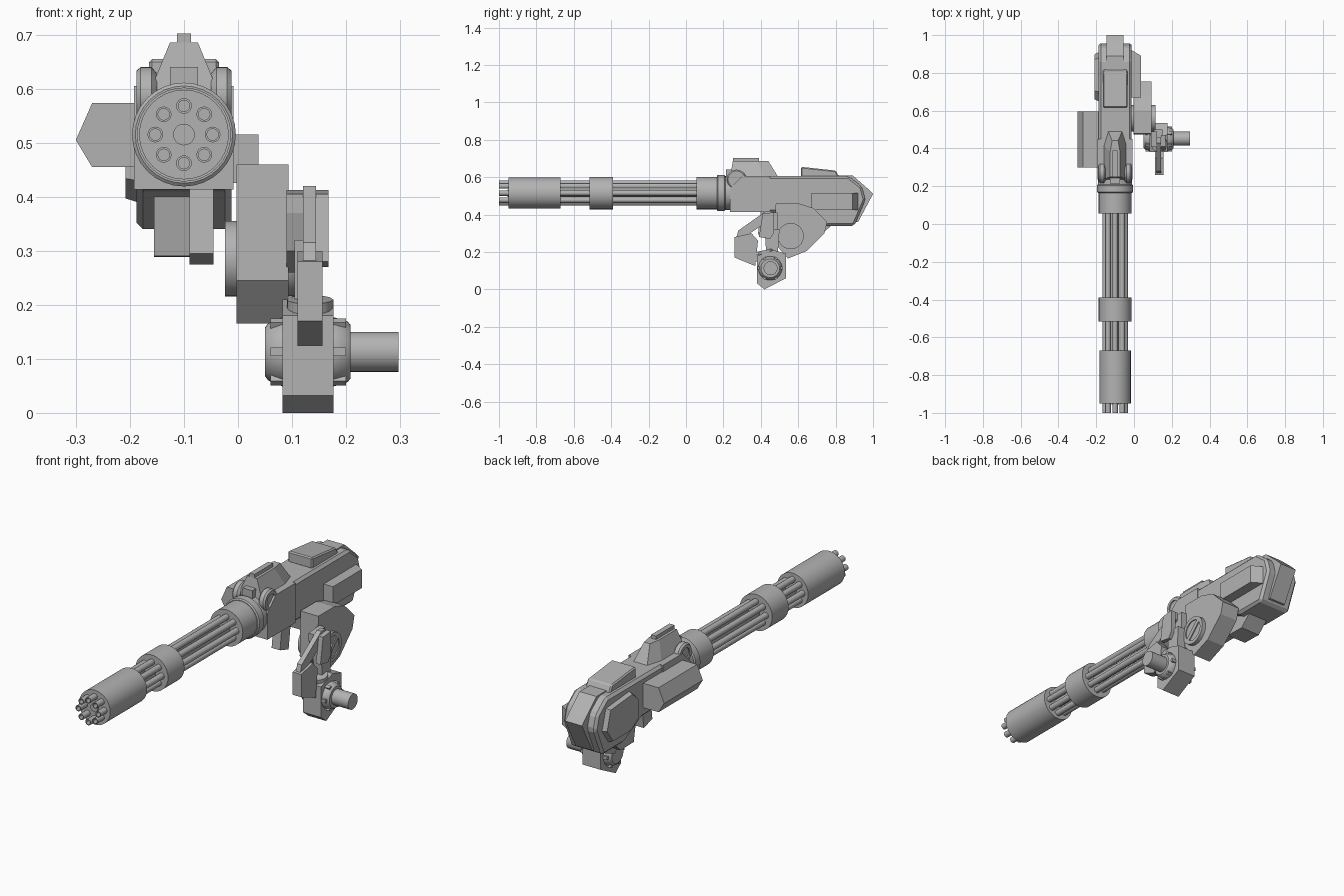
import bpy, bmesh, math
from mathutils import Vector, Matrix

cube = bpy.data.objects.get("Cube")
if cube:
    bpy.data.objects.remove(cube, do_unlink=True)

grey = bpy.data.materials.new("gunmetal_grey")
grey.use_nodes = True
grey.diffuse_color = (0.45, 0.45, 0.45, 1)
grey.node_tree.nodes["Principled BSDF"].inputs["Base Color"].default_value = (0.45, 0.45, 0.45, 1)

CX, CZ = -0.1, 0.515  # barrel axis


def finish(name, bm, smooth=False):
    bmesh.ops.recalc_face_normals(bm, faces=bm.faces)
    mesh = bpy.data.meshes.new(name)
    bm.to_mesh(mesh)
    bm.free()
    mesh.materials.append(grey)
    ob = bpy.data.objects.new(name, mesh)
    bpy.context.collection.objects.link(ob)
    if smooth:
        bpy.ops.object.select_all(action='DESELECT')
        ob.select_set(True)
        bpy.context.view_layer.objects.active = ob
        bpy.ops.object.shade_smooth_by_angle(angle=math.radians(35))
    return ob


def slab(name, lo, hi, profile, axis="x", taper=1.0, bevel=0):
    """Extrude a (y,z), (x,z) or (x,y) profile along an axis; taper scales the far end."""
    place = {"x": lambda p, t: (t, p[0], p[1]), "y": lambda p, t: (p[0], t, p[1]),
             "z": lambda p, t: (p[0], p[1], t)}[axis]
    n = len(profile)
    mid = [sum(p[i] for p in profile) / n for i in (0, 1)]
    far = [[mid[i] + (p[i] - mid[i]) * taper for i in (0, 1)] for p in profile]
    bm = bmesh.new()
    a = [bm.verts.new(place(p, lo)) for p in profile]
    b = [bm.verts.new(place(p, hi)) for p in far]
    bm.faces.new(a)
    bm.faces.new(b)
    for i in range(n):
        j = (i + 1) % n
        bm.faces.new((a[i], a[j], b[j], b[i]))
    ob = finish(name, bm)
    if bevel:
        mod = ob.modifiers.new("chamfer", 'BEVEL')
        mod.width, mod.segments, mod.limit_method = bevel, 1, 'ANGLE'
    return ob


def box(name, x, y, z, **kw):
    return slab(name, x[0], x[1], [(y[0], z[0]), (y[1], z[0]), (y[1], z[1]), (y[0], z[1])], **kw)


def lathe(name, origin, axis, outline, seg=32):
    """Revolve (distance along axis, radius) points around an axis."""
    turn = Vector(axis).to_track_quat('Z', 'Y').to_matrix().to_4x4()
    bm = bmesh.new()
    rings = []
    for d, r in outline:
        count = 1 if r == 0 else seg
        rings.append([bm.verts.new((r * math.cos(k * math.tau / seg), r * math.sin(k * math.tau / seg), d))
                      for k in range(count)])
    for p, q in zip(rings, rings[1:]):
        for k in range(seg):
            face = []
            for v in (p[k % len(p)], p[(k + 1) % len(p)], q[(k + 1) % len(q)], q[k % len(q)]):
                if v not in face:
                    face.append(v)
            bm.faces.new(face)
    bm.transform(Matrix.Translation(origin) @ turn)
    return finish(name, bm, True)


def rod(name, origin, axis, lo, hi, r, seg=32):
    return lathe(name, origin, axis, [(lo, 0), (lo, r), (hi, r), (hi, 0)], seg)


# Rotary barrels, hollow at the muzzle
BACK = (0, 1, 0)
for k in range(8):
    ang = k * math.tau / 8
    pos = (CX + 0.053 * math.sin(ang), 0, CZ + 0.053 * math.cos(ang))
    lathe(f"barrel_{k + 1}", pos, BACK,
          [(-0.94, 0), (-0.94, 0.0105), (-1, 0.0105), (-1, 0.0145), (0.2, 0.0145), (0.2, 0)], 16)
axis_pos = (CX, 0, CZ)
rod("barrel_core", axis_pos, BACK, -0.955, 0.2, 0.02, 20)

# Barrel clamps and the collar
rod("muzzle_sleeve", axis_pos, BACK, -0.95, -0.67, 0.083)
rod("middle_clamp", axis_pos, BACK, -0.515, -0.39, 0.087)
rod("rear_clamp", axis_pos, BACK, 0.055, 0.17, 0.087)
lathe("collar", axis_pos, BACK, [(0.165, 0), (0.165, 0.09), (0.17, 0.096), (0.205, 0.096),
                                 (0.21, 0.09), (0.26, 0.09), (0.26, 0)])

# Main housing
slab("front_housing", -0.192, -0.008, [(0.235, 0.413), (0.45, 0.413), (0.45, 0.605), (0.3, 0.605),
                                       (0.235, 0.54)])
slab("main_housing", -0.188, -0.012, [(0.39, 0.413), (0.6, 0.41), (0.74, 0.34), (0.9, 0.34), (0.96, 0.48),
                                      (0.94, 0.55), (0.87, 0.605), (0.39, 0.605)], bevel=0.012)
slab("rear_spine", -0.145, -0.055, [(0.8, 0.36), (0.92, 0.36), (1, 0.51), (0.97, 0.54), (0.89, 0.61),
                                    (0.8, 0.61)])
slab("top_rear_block", -0.165, -0.035, [(0.615, 0.6), (0.615, 0.655), (0.8, 0.635), (0.82, 0.6)], bevel=0.006)

# Tapered top cover and its raised strip
cover = slab("top_front_cover", 0.59, 0.685, [(-0.165, 0.235), (-0.035, 0.235), (-0.035, 0.42), (-0.06, 0.5),
                                             (-0.14, 0.5), (-0.165, 0.42)], axis="z")
for v in cover.data.vertices:
    if v.co.z > 0.65:
        v.co.x = CX + (v.co.x - CX) * 0.4
        v.co.y = 0.25 + (v.co.y - 0.235) * 0.72
box("top_strip", (-0.113, -0.087), (0.25, 0.39), (0.67, 0.702))
box("front_latch", (-0.126, -0.074), (0.215, 0.3), (0.59, 0.64))

# Paired front pivots
for side, s in (("right", -1), ("left", 1)):
    lathe(f"front_pivot_{side}", (CX, 0.27, 0.588), (s, 0, 0),
          [(0.05, 0), (0.05, 0.04), (0.06, 0.052), (0.08, 0.052), (0.088, 0.045), (0.088, 0.03),
           (0.082, 0.03), (0.082, 0)])

# Right side pod and hexagonal rear panel
slab("side_pod", 0.3, 0.595, [(-0.185, 0.573), (-0.27, 0.573), (-0.3, 0.505), (-0.27, 0.455),
                              (-0.185, 0.455)], axis="y")
slab("right_panel", -0.187, -0.208, [(0.65, 0.43), (0.71, 0.39), (0.86, 0.39), (0.91, 0.46), (0.88, 0.56),
                                     (0.7, 0.575), (0.65, 0.53)], taper=0.92)
# Left side block, wedge at its rear
slab("left_block", 0.425, 0.515, [(-0.02, 0.67), (0.038, 0.67), (0.038, 0.89), (-0.02, 0.925)], axis="z")

# Underside fin and block
slab("under_fin", -0.09, -0.045, [(0.385, 0.295), (0.45, 0.275), (0.47, 0.42), (0.4, 0.42)])
slab("under_block", -0.155, -0.05, [(0.6, 0.4), (0.62, 0.29), (0.72, 0.288), (0.78, 0.345), (0.78, 0.4)])

# Mount with its slotted pivot disc
slab("mount", -0.003, 0.093, [(0.475, 0.245), (0.545, 0.165), (0.645, 0.205), (0.74, 0.3), (0.755, 0.36),
                              (0.68, 0.435), (0.6, 0.46), (0.48, 0.46)])
lathe("mount_disc", (0, 0.56, 0.285), (1, 0, 0),
      [(-0.024, 0), (-0.024, 0.07), (0.113, 0.07), (0.113, 0.052), (0.108, 0.052), (0.108, 0)])
bar = box("disc_bar", (0.1, 0.113), (-0.053, 0.053), (-0.011, 0.011))
bar.location = (0, 0.56, 0.285)
bar.rotation_euler.x = math.radians(45)

# Linkage and front guard
slab("link_bar", 0.12, 0.144, [(0.27, 0.28), (0.3, 0.27), (0.46, 0.38), (0.46, 0.42), (0.43, 0.42),
                               (0.28, 0.315)])
slab("link_plate_left", 0.143, 0.167, [(0.39, 0.28), (0.45, 0.27), (0.47, 0.3), (0.47, 0.412), (0.41, 0.405)])
slab("link_plate_right", 0.09, 0.121, [(0.43, 0.3), (0.49, 0.26), (0.49, 0.412), (0.41, 0.405), (0.41, 0.37)])
slab("link_lower", 0.105, 0.15, [(0.43, 0.18), (0.49, 0.18), (0.5, 0.32), (0.42, 0.32)])
slab("guard", 0.11, 0.156, [(0.26, 0.28), (0.35, 0.3), (0.385, 0.26), (0.37, 0.125), (0.26, 0.17)])
box("guard_arm", (0.115, 0.15), (0.35, 0.42), (0.15, 0.19))

# Handle block, drum and grip stub
slab("handle_block", 0.082, 0.177, [(0.38, 0.032), (0.42, 0), (0.535, 0.06), (0.535, 0.19), (0.47, 0.21),
                                    (0.38, 0.18)])
lathe("handle_drum", (0, 0.45, 0.113), (1, 0, 0),
      [(0.05, 0), (0.05, 0.045), (0.056, 0.053), (0.082, 0.064), (0.177, 0.064), (0.203, 0.056),
       (0.208, 0.05), (0.208, 0)])
rod("grip_stub", (0, 0.452, 0.113), (1, 0, 0), 0.2, 0.297, 0.037)
rod("handle_cap", (0.133, 0.425, 0.198), (0, -0.2, 1), -0.012, 0.012, 0.042)
# Drum ribs
for k in range(6):
    rib = box(f"drum_rib_{k + 1}", (0.06, 0.2), (-0.008, 0.008), (0.05, 0.067))
    rib.location = (0, 0.45, 0.113)
    rib.rotation_euler.x = (k + 0.5) * math.tau / 6
